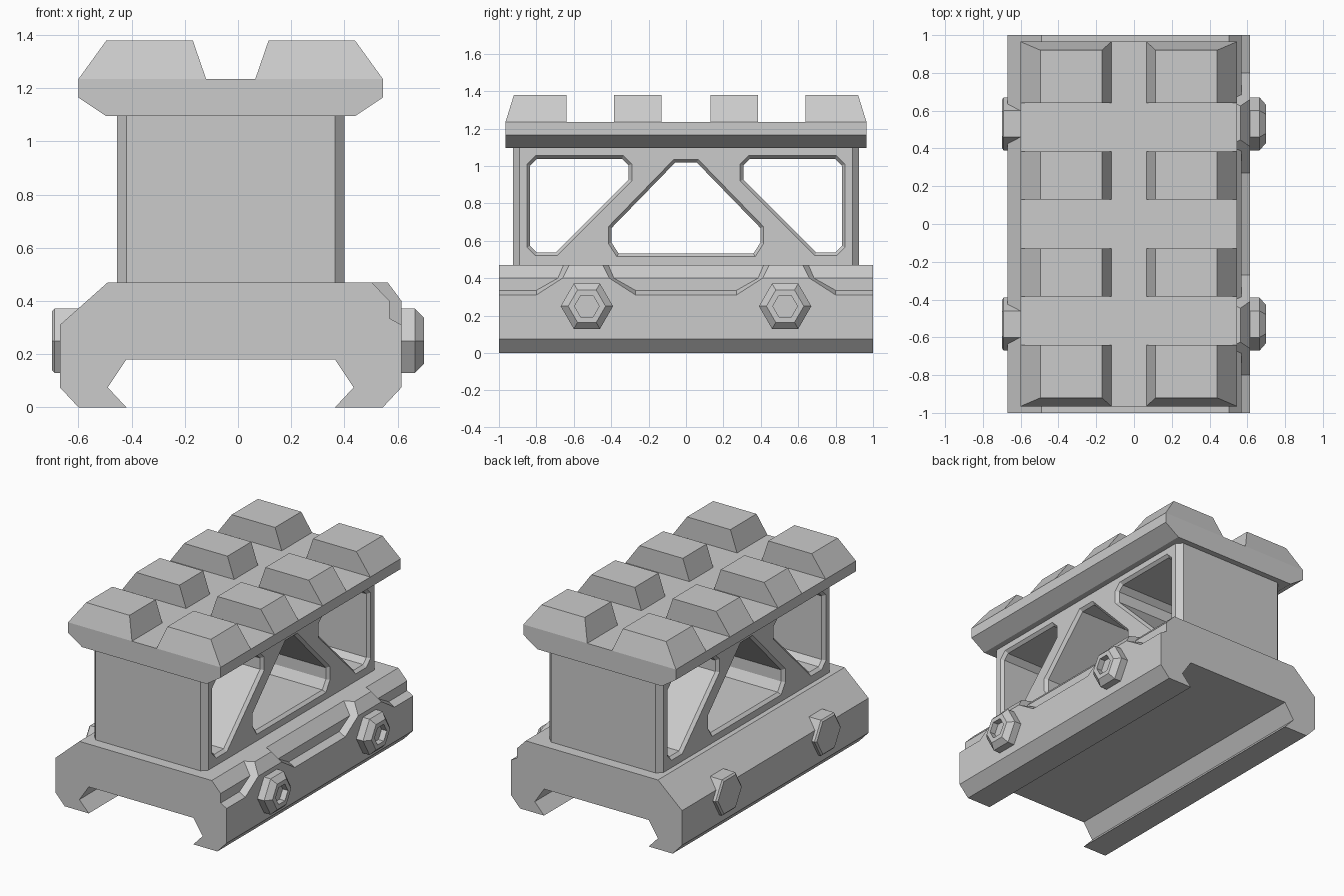
import bpy
import bmesh
from math import cos, sin, pi
from mathutils import Vector

if "Cube" in bpy.data.objects:
    bpy.data.objects.remove(bpy.data.objects["Cube"], do_unlink=True)

CX = -0.0275  # symmetry plane of the body

grey = bpy.data.materials.new("matte_grey")
grey.use_nodes = True
grey.diffuse_color = (0.6, 0.6, 0.6, 1)
grey.node_tree.nodes["Principled BSDF"].inputs["Base Color"].default_value = (0.6, 0.6, 0.6, 1)


def loft(name, rings):
    """Skin a list of equal-length point rings and cap both ends."""
    bm = bmesh.new()
    rows = [[bm.verts.new(p) for p in ring] for ring in rings]
    n = len(rows[0])
    for a, b in zip(rows, rows[1:]):
        for i in range(n):
            j = (i + 1) % n
            bm.faces.new((a[i], a[j], b[j], b[i]))
    bm.faces.new(rows[0])
    bm.faces.new(rows[-1])
    bmesh.ops.recalc_face_normals(bm, faces=bm.faces)
    mesh = bpy.data.meshes.new(name)
    bm.to_mesh(mesh)
    bm.free()
    mesh.materials.append(grey)
    obj = bpy.data.objects.new(name, mesh)
    bpy.context.collection.objects.link(obj)
    return obj


def along_y(name, profile, y0, y1):
    return loft(name, [[(x, y, z) for x, z in profile] for y in (y0, y1)])


def cut(obj, cutter):
    cutter.hide_render = True
    mod = obj.modifiers.new("cut", "BOOLEAN")
    mod.operation = "DIFFERENCE"
    mod.solver = "EXACT"
    mod.object = cutter
    bpy.context.view_layer.objects.active = obj
    bpy.ops.object.modifier_apply(modifier=mod.name)
    bpy.data.objects.remove(cutter, do_unlink=True)


def inset(points, d):
    """Offset a closed convex outline inward by d."""
    pts = [Vector(p) for p in points]
    mid = sum(pts, Vector((0, 0))) / len(pts)
    out = []
    for i, p in enumerate(pts):
        normals = []
        for e in (p - pts[i - 1], pts[(i + 1) % len(pts)] - p):
            n = Vector((-e.y, e.x)).normalized()
            normals.append(n if n.dot(mid - p) > 0 else -n)
        a, b = normals
        out.append(p + (a + b) * d / (1 + a.dot(b)))
    return out


def hexagon(x, y, z, r):
    return [(x, y + r * cos(k * pi / 3), z + r * sin(k * pi / 3)) for k in range(6)]


# Clamp base: dovetail underside, stepped shoulder on the +x side
foot = [(0.3925, 0.18), (0.4625, 0.075), (0.3925, 0), (0.5725, 0), (0.6425, 0.075)]
left_edge = [(CX - x, z) for x, z in foot + [(0.6425, 0.31), (0.4625, 0.47)]]
right_edge = [(CX + x, z) for x, z in foot]
shoulder = [(0.615, 0.31), (0.57, 0.335), (0.57, 0.40), (0.503, 0.47)]
along_y("clamp_base", right_edge + shoulder + left_edge[::-1], -1, 1)

# Raised bosses on the shoulder: x, z, half length at each corner
boss = [(0.615, 0.31, 0.265), (0.615, 0.40, 0.125), (0.563, 0.47, 0.09),
        (0.503, 0.47, 0.12), (0.57, 0.40, 0.15), (0.57, 0.335, 0.265)]
for label, cy in (("front", -0.535), ("rear", 0.535)):
    loft(label + "_boss", [[(x, cy + s * h, z) for x, z, h in boss] for s in (-1, 1)])

# Riser column with chamfered vertical corners
hx, hy, ch = 0.4275, 0.925, 0.035
corner = [(hx, hy - ch), (hx - ch, hy)]
half = corner + [(-x, y) for x, y in corner[::-1]]
plan = half + [(-x, -y) for x, y in half]
riser = loft("riser", [[(CX + x, y, z) for x, y in plan] for z in (0.46, 1.11)])

# Truss windows through the riser, with bevelled rims
side = [(-0.805, 1.055), (-0.335, 1.055), (-0.29, 1.01), (-0.29, 0.92),
        (-0.69, 0.52), (-0.805, 0.52), (-0.85, 0.565), (-0.85, 1.01)]
slope = [(0.065, 1.035), (0.415, 0.675), (0.415, 0.585), (0.37, 0.515)]
middle = slope + [(-y, z) for y, z in slope[::-1]]
for outline in (side, middle, [(-y, z) for y, z in side]):
    stations = ((-hx - 0.02, -0.017), (-hx + 0.02, 0.017), (hx - 0.02, 0.017), (hx + 0.02, -0.017))
    cut(riser, loft("window_cutter",
                    [[(CX + x, p.x, p.y) for p in inset(outline, d)] for x, d in stations]))

# Top rail slab
slab_half = [(0.4675, 1.095), (0.5725, 1.165), (0.5725, 1.235)]
slab = [(CX + x, z) for x, z in slab_half] + [(CX - x, z) for x, z in slab_half[::-1]]
along_y("rail_slab", slab, -0.965, 0.965)

# Two rows of rail teeth; the end teeth slope outward
for row, s in (("left", 1), ("right", -1)):
    for i, (y0, y1, t0, t1) in enumerate([(-0.965, -0.64, -0.92, -0.64), (-0.385, -0.13, -0.385, -0.13),
                                          (0.13, 0.385, 0.13, 0.385), (0.64, 0.965, 0.64, 0.92)]):
        loft(f"{row}_tooth_{i + 1}", [
            [(CX + s * x, y, z) for x, y in ((a, c), (b, c), (b, d), (a, d))]
            for z, a, b, c, d in ((1.235, 0.0925, 0.5725, y0, y1), (1.38, 0.1425, 0.4675, t0, t1))])

# Cross bolts: socket head on +x, plain hex nut on -x
for label, cy in (("front", -0.53), ("rear", 0.53)):
    loft(label + "_bolt_head", [hexagon(x, cy, 0.25, r) for x, r in
                                ((0.55, 0.14), (0.665, 0.14), (0.70, 0.1), (0.70, 0.066), (0.66, 0.066))])
    loft(label + "_nut", [hexagon(x, cy, 0.25, r) for x, r in
                          ((-0.55, 0.14), (-0.69, 0.14), (-0.70, 0.127))])
